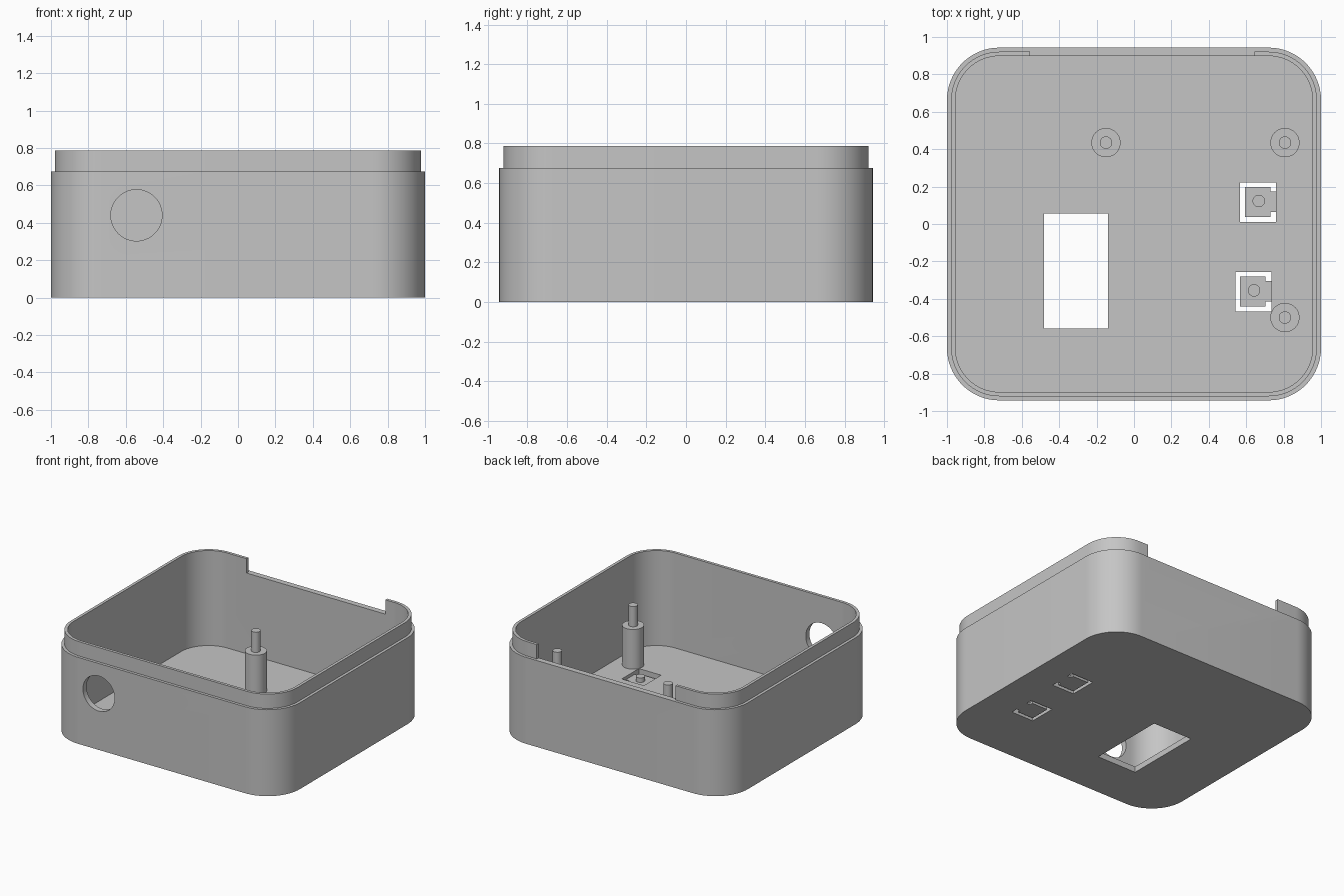
import bpy, bmesh, math

cube = bpy.data.objects.get("Cube")
if cube:
    bpy.data.objects.remove(cube, do_unlink=True)

grey = bpy.data.materials.new("plain grey")
grey.use_nodes = True
colour = (0.56, 0.56, 0.56, 1)
grey.diffuse_color = colour
grey.node_tree.nodes["Principled BSDF"].inputs["Base Color"].default_value = colour

HALF_X, HALF_Y, RADIUS = 1.0, 0.943, 0.28
STEP, RIM, FLOOR = 0.675, 0.787, 0.045
LIP, WALL = 0.022, 0.045


def make_object(name, bm):
    bmesh.ops.recalc_face_normals(bm, faces=bm.faces)
    mesh = bpy.data.meshes.new(name)
    bm.to_mesh(mesh)
    bm.free()
    mesh.materials.append(grey)
    obj = bpy.data.objects.new(name, mesh)
    bpy.context.collection.objects.link(obj)
    return obj


def activate(obj):
    bpy.ops.object.select_all(action='DESELECT')
    obj.select_set(True)
    bpy.context.view_layer.objects.active = obj


def smooth(obj):
    activate(obj)
    bpy.ops.object.shade_smooth_by_angle(angle=math.radians(30))


def prism(name, outline, z0, z1):
    bm = bmesh.new()
    face = bm.faces.new([bm.verts.new((x, y, z0)) for x, y in outline])
    top = bmesh.ops.extrude_face_region(bm, geom=[face])["geom"]
    verts = [v for v in top if isinstance(v, bmesh.types.BMVert)]
    bmesh.ops.translate(bm, verts=verts, vec=(0, 0, z1 - z0))
    return make_object(name, bm)


def box(name, x0, x1, y0, y1, z0, z1):
    return prism(name, [(x0, y0), (x1, y0), (x1, y1), (x0, y1)], z0, z1)


def disc(x, y, r, n=48):
    return [(x + r * math.cos(i * math.tau / n), y + r * math.sin(i * math.tau / n))
            for i in range(n)]


def rounded_outline(inset, steps=16):
    r = RADIUS - inset
    points = []
    for quarter, (sx, sy) in enumerate([(1, 1), (-1, 1), (-1, -1), (1, -1)]):
        for i in range(steps + 1):
            a = (quarter + i / steps) * math.pi / 2
            points.append((sx * (HALF_X - RADIUS) + r * math.cos(a),
                           sy * (HALF_Y - RADIUS) + r * math.sin(a)))
    return points


def cut(target, cutter):
    cutter.hide_render = True
    mod = target.modifiers.new("cut", 'BOOLEAN')
    mod.operation = 'DIFFERENCE'
    mod.solver = 'EXACT'
    mod.object = cutter
    activate(target)
    bpy.ops.object.modifier_apply(modifier=mod.name)
    bpy.data.objects.remove(cutter, do_unlink=True)


# Open case: stepped rounded shell lofted from outside bottom to inside floor
bm = bmesh.new()
rings = [[bm.verts.new((x, y, z)) for x, y in rounded_outline(inset)]
         for inset, z in [(0, 0), (0, STEP), (LIP, STEP), (LIP, RIM),
                          (WALL, RIM), (WALL, FLOOR)]]
for low, high in zip(rings, rings[1:]):
    for i in range(len(low)):
        j = (i + 1) % len(low)
        bm.faces.new((low[i], low[j], high[j], high[i]))
bm.faces.new(rings[0])
bm.faces.new(rings[-1])
case = make_object("case_shell", bm)

# Gap in the back lip
cut(case, box("lip_gap_cutter", -0.555, 0.645, 0.8, 1.1, STEP, 1))

# Rectangular window in the floor
cut(case, box("window_cutter", -0.48, -0.14, -0.56, 0.055, -0.1, 0.2))

# Round port in the front wall
port = prism("port_cutter", disc(0, 0, 0.137, 64), -0.15, 0.15)
port.rotation_euler.x = math.pi / 2
port.location = (-0.543, -HALF_Y, 0.44)
bpy.context.view_layer.update()
cut(case, port)

# Flexible push buttons: thin hinged tab in a slot, with a small nub
for name, x, y in [("back", 0.665, 0.118), ("front", 0.64, -0.36)]:
    cut(case, box("slot_cutter", x - 0.097, x + 0.095, y - 0.108, y + 0.104, -0.1, 0.2))
    tab = [(x - 0.072, y - 0.08), (x + 0.064, y - 0.08), (x + 0.064, y - 0.055),
           (x + 0.095, y - 0.055), (x + 0.095, y + 0.055), (x + 0.064, y + 0.055),
           (x + 0.064, y + 0.08), (x - 0.072, y + 0.08)]
    prism(name + "_button_tab", tab, 0, 0.02)
    smooth(prism(name + "_button_nub", disc(x + 0.002, y + 0.005, 0.033), 0.015, 0.055))

smooth(case)

# Mounting posts with locating pins
for name, x, y in [("back_middle", -0.15, 0.435), ("back_left", 0.807, 0.435),
                   ("front_left", 0.807, -0.5)]:
    smooth(prism(name + "_post", disc(x, y, 0.078), FLOOR - 0.01, 0.355))
    smooth(prism(name + "_pin", disc(x, y, 0.033), 0.345, 0.513))
